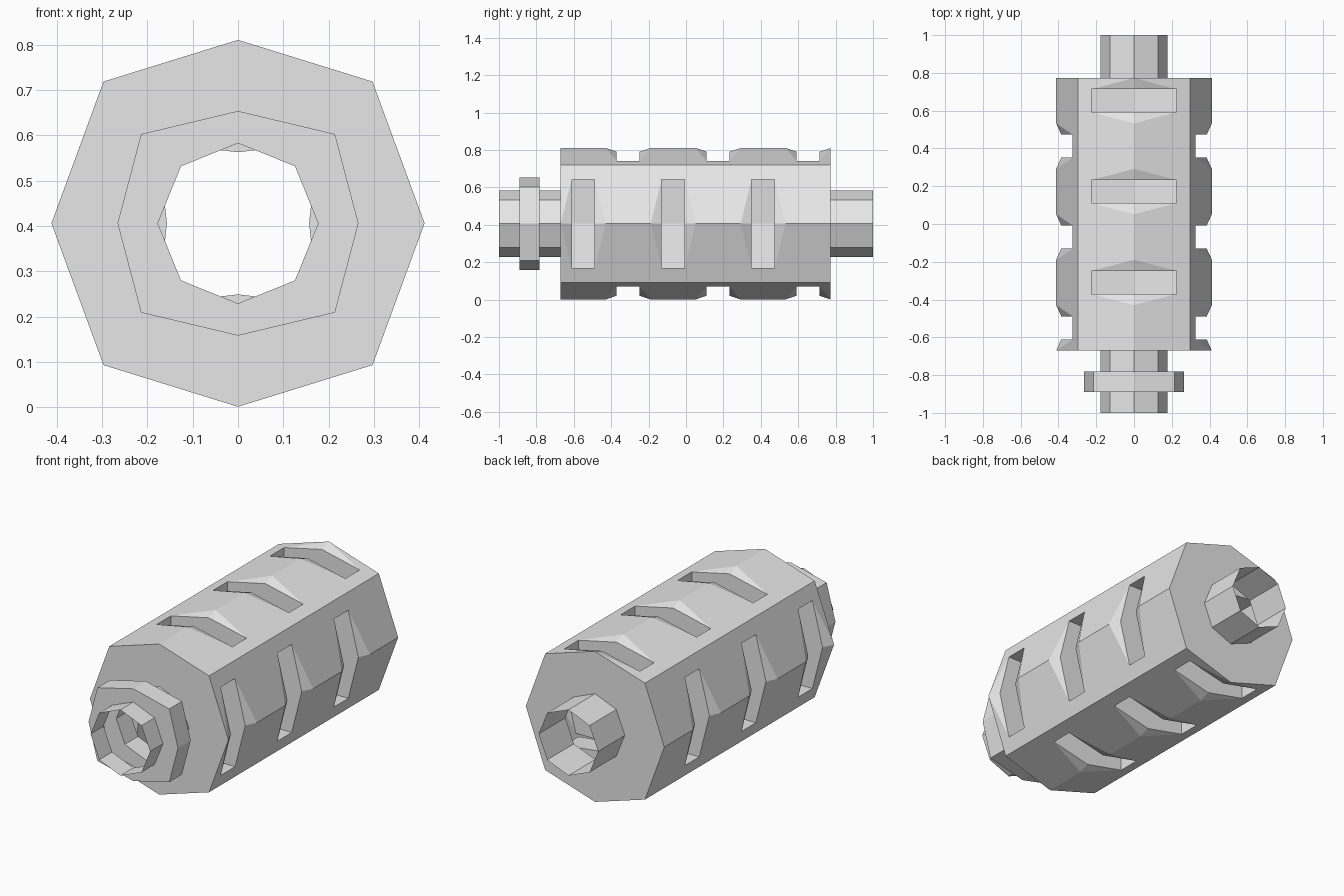
import bpy
import bmesh

cube = bpy.data.objects.get("Cube")
if cube:
    bpy.data.objects.remove(cube, do_unlink=True)

AXIS_Z = 0.406
BODY_FRONT, BODY_BACK, SEGMENTS = -0.67, 0.773, 6

# One flat colour for the whole metal shell
grey = bpy.data.materials.new("plain_grey")
grey.use_nodes = True
grey.diffuse_color = (0.8, 0.8, 0.8, 1)
grey.node_tree.nodes["Principled BSDF"].inputs["Base Color"].default_value = (0.8, 0.8, 0.8, 1)

# Octagon sizes: side ridge x, top ridge z, diagonal corner x and z
PIPE = (0.177, 0.177, 0.126, 0.126)
COLLAR = (0.266, 0.248, 0.214, 0.197)
BODY = (0.412, 0.405, 0.297, 0.313)

bm = bmesh.new()


def face(points):
    bm.faces.new([bm.verts.new((x, y, z + AXIS_Z)) for x, y, z in points])


def octagon(size, y):
    a, c, dx, dz = size
    return [(0, y, c), (dx, y, dz), (a, y, 0), (dx, y, -dz),
            (0, y, -c), (-dx, y, -dz), (-a, y, 0), (-dx, y, dz)]


def loft(sections):
    """Join a run of octagonal sections, each given as (size, y)."""
    rings = [octagon(size, y) for size, y in sections]
    for r, s in zip(rings, rings[1:]):
        for i in range(8):
            j = (i + 1) % 8
            face([r[i], r[j], s[j], s[i]])


def body_side(side, y0, y1, slotted):
    """One pair of facets meeting at a ridge; may hold a deep slot."""
    a, c, dx, dz = BODY
    upright = side % 2 == 0
    sign = 1 if side < 2 else -1
    ridge, half, corner = (c, dx, dz) if upright else (a, dz, dx)

    def p(t, d, y):
        return (sign * t, y, sign * d) if upright else (sign * d, y, -sign * t)

    slot_half = 0.225 if upright else 0.237
    slot_edge = ridge + (corner - ridge) * slot_half / half
    mid, rim = (y0 + y1) / 2, 0.061
    s0, s1 = mid - rim, mid + rim
    dip, floor_mid, floor_end = 0.385, 0.157, 0.183
    for m in (-1, 1):
        h, w = m * half, m * slot_half
        if not slotted:
            face([p(0, ridge, y0), p(h, corner, y0), p(h, corner, y1), p(0, ridge, y1)])
            continue
        # sloping border around the slot, split where it is not flat
        for yo, ys in ((y0, s0), (y1, s1)):
            face([p(0, ridge, yo), p(h, corner, yo), p(w, slot_edge, ys)])
            face([p(0, ridge, yo), p(w, slot_edge, ys), p(0, dip, ys)])
            # slot side wall
            face([p(0, dip, ys), p(w, slot_edge, ys), p(w, floor_end, ys), p(0, floor_mid, ys)])
        face([p(h, corner, y0), p(h, corner, y1), p(w, slot_edge, s1), p(w, slot_edge, s0)])
        # slot end wall and floor
        face([p(w, slot_edge, s0), p(w, slot_edge, s1), p(w, floor_end, s1), p(w, floor_end, s0)])
        face([p(0, floor_mid, s0), p(w, floor_end, s0), p(w, floor_end, s1), p(0, floor_mid, s1)])


# Front pipe with collar, and front plate of the body
loft([(PIPE, -1), (PIPE, -0.89), (COLLAR, -0.89), (COLLAR, -0.782),
      (PIPE, -0.782), (PIPE, BODY_FRONT), (BODY, BODY_FRONT)])

# Body segments: slots alternate between the flanks and top/bottom
step = (BODY_BACK - BODY_FRONT) / SEGMENTS
for n in range(SEGMENTS):
    for side in range(4):
        start = BODY_FRONT + n * step
        body_side(side, start, start + step, side % 2 != n % 2)

# Back plate and back pipe
loft([(BODY, BODY_BACK), (PIPE, BODY_BACK), (PIPE, 1)])

bmesh.ops.remove_doubles(bm, verts=bm.verts, dist=0.0005)
bmesh.ops.recalc_face_normals(bm, faces=bm.faces)
mesh = bpy.data.meshes.new("slotted_tube")
bm.to_mesh(mesh)
bm.free()
mesh.materials.append(grey)
shell = bpy.data.objects.new("slotted_tube", mesh)
bpy.context.collection.objects.link(shell)
